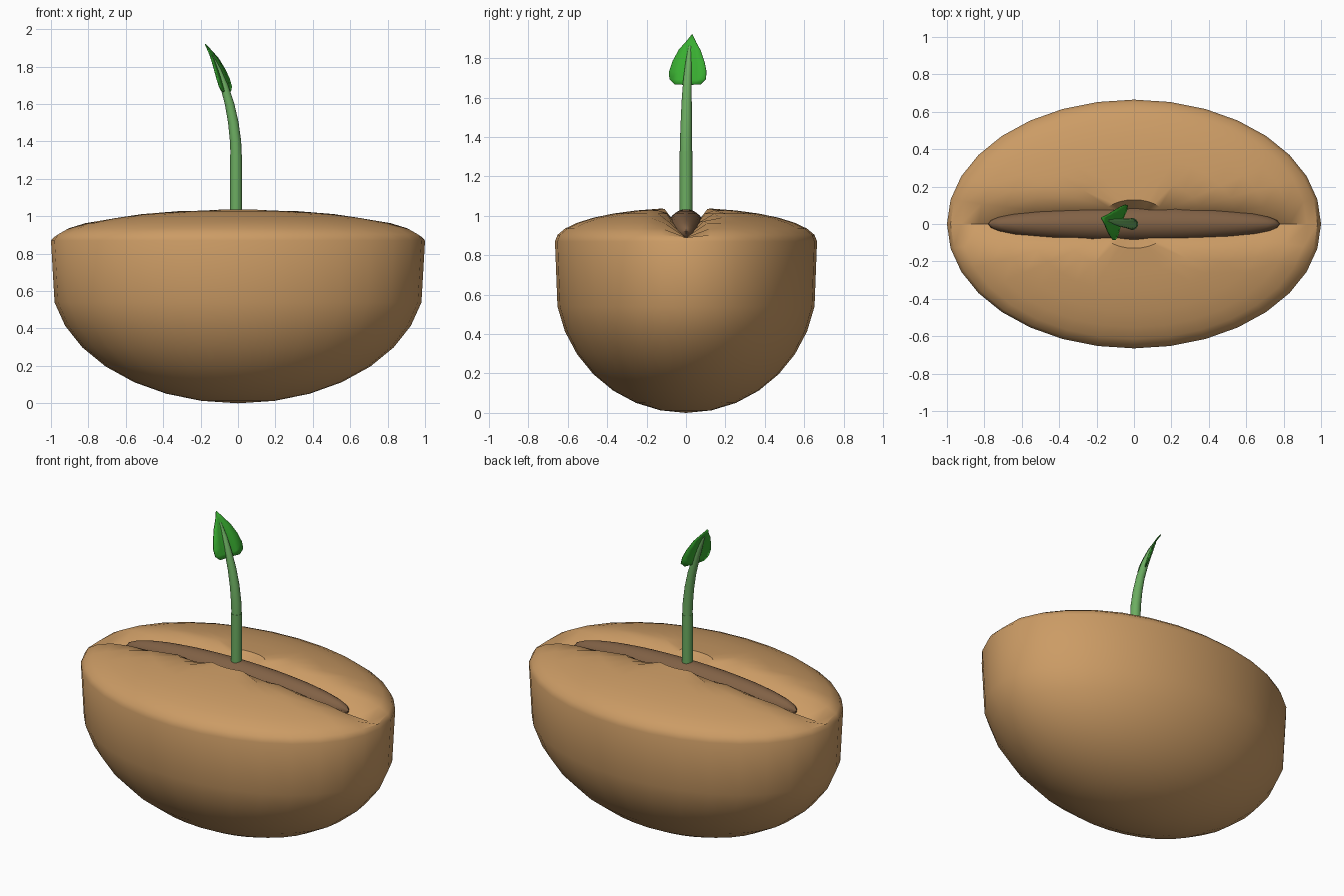
import bpy, bmesh, math
from mathutils import Vector

if "Cube" in bpy.data.objects:
    bpy.data.objects.remove(bpy.data.objects["Cube"])


def material(name, rgb):
    m = bpy.data.materials.new(name)
    m.diffuse_color = (*rgb, 1)
    m.use_nodes = True
    m.node_tree.nodes["Principled BSDF"].inputs["Base Color"].default_value = m.diffuse_color
    return m


def finish(bm, name, mat, angle=40):
    bmesh.ops.recalc_face_normals(bm, faces=bm.faces)
    me = bpy.data.meshes.new(name)
    bm.to_mesh(me)
    bm.free()
    ob = bpy.data.objects.new(name, me)
    bpy.context.collection.objects.link(ob)
    me.materials.append(mat)
    bpy.ops.object.select_all(action='DESELECT')
    ob.select_set(True)
    bpy.context.view_layer.objects.active = ob
    bpy.ops.object.shade_smooth_by_angle(angle=math.radians(angle))
    return ob


def tube(name, path, mat, sides=16):
    """Tapered tube through (x, y, z, radius) points."""
    bm = bmesh.new()
    pts = [Vector(p[:3]) for p in path]
    rings = []
    for i, p in enumerate(pts):
        d = (pts[min(i + 1, len(pts) - 1)] - pts[max(i - 1, 0)]).normalized()
        u = Vector((0, 1, 0)).cross(d).normalized()
        v = d.cross(u)
        r = path[i][3]
        rings.append([bm.verts.new(p + r * (u * math.cos(a) + v * math.sin(a)))
                      for a in (2 * math.pi * k / sides for k in range(sides))])
    for a, b in zip(rings, rings[1:]):
        for k in range(sides):
            j = (k + 1) % sides
            bm.faces.new((a[k], a[j], b[j], b[k]))
    bm.faces.new(rings[0])
    bm.faces.new(rings[-1])
    return finish(bm, name, mat)


shell = material("seed_tan", (0.60, 0.33, 0.13))
inner = material("seed_brown", (0.22, 0.12, 0.06))
stalk = material("stem_green", (0.15, 0.42, 0.12))
green = material("leaf_green", (0.04, 0.42, 0.03))

# Seed body: deep bowl, straight band, low domed top split by a V groove
bm = bmesh.new()
bmesh.ops.create_uvsphere(bm, u_segments=32, v_segments=16, radius=1)
for v in bm.verts:
    x, y, z = v.co
    y *= 0.665
    if z < -0.01:
        z = 0.67 * (1 + z)
    else:
        z = 0.87 + 0.17 * max(z, 0)
        cut = max(0, 1 - abs(y) / 0.11)
        if z > 0.89:
            z -= cut * (z - 0.89)
    v.co = (x, y, z)
finish(bm, "seed_body", shell)

# Inner core showing through the split
bm = bmesh.new()
bmesh.ops.create_uvsphere(bm, u_segments=32, v_segments=16, radius=1)
for v in bm.verts:
    v.co = (v.co.x * 0.78, v.co.y * 0.10, 0.92 + v.co.z * 0.113)
finish(bm, "seed_core", inner)

# Straight lower stem and bending upper stem
tube("lower_stem", [(-0.01, 0, 0.95, 0.032), (-0.01, 0, 1.33, 0.032)], stalk)
tube("upper_stem", [(-0.01, 0, 1.32, 0.03), (-0.013, 0, 1.40, 0.03),
                    (-0.025, 0.002, 1.50, 0.028), (-0.045, 0.004, 1.60, 0.025),
                    (-0.075, 0.008, 1.70, 0.021), (-0.105, 0.014, 1.78, 0.016),
                    (-0.14, 0.02, 1.86, 0.007)], stalk)

# Heart-shaped leaf, folded slightly along its midrib: (x, y, z, half width)
rows = [(-0.068, 0.010, 1.665, 0.07), (-0.075, 0.011, 1.69, 0.098),
        (-0.087, 0.012, 1.73, 0.10), (-0.104, 0.015, 1.78, 0.086),
        (-0.128, 0.02, 1.84, 0.058), (-0.15, 0.026, 1.88, 0.028),
        (-0.175, 0.032, 1.92, 0.001)]
side = Vector((0.33, 0.94, 0))
bm = bmesh.new()
grid = []
for x, y, z, w in rows:
    row = []
    for s in (-1, -0.5, 0, 0.5, 1):
        p = Vector((x, y, z)) + side * (s * w)
        p += Vector((0.08, -0.03, 0.03)) * abs(s) * w
        row.append(bm.verts.new(p))
    grid.append(row)
for a, b in zip(grid, grid[1:]):
    for k in range(4):
        bm.faces.new((a[k], a[k + 1], b[k + 1], b[k]))
leaf = finish(bm, "leaf", green, 30)
sol = leaf.modifiers.new("thickness", 'SOLIDIFY')
sol.thickness = 0.006
sol.offset = 0
